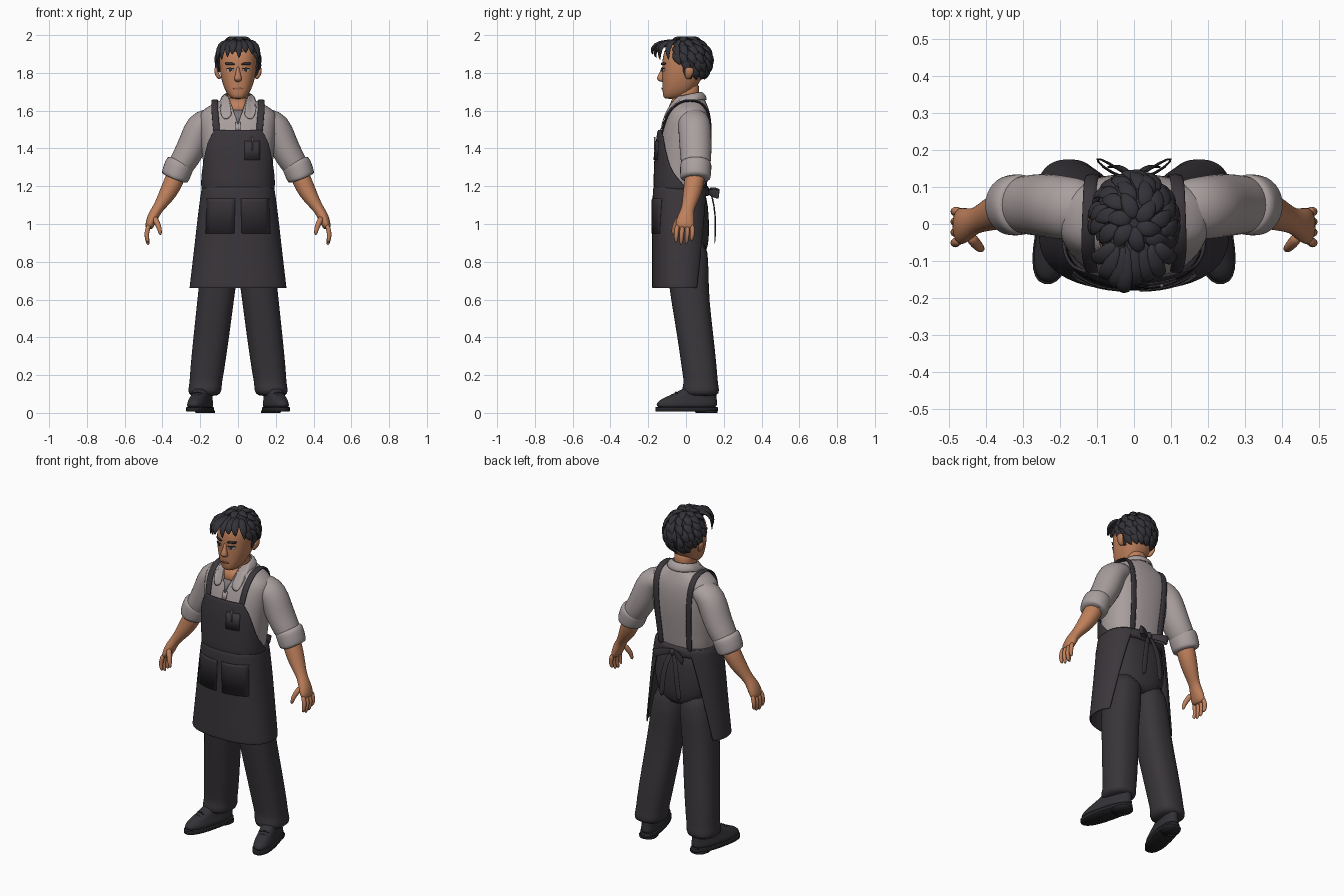
import bpy, bmesh, random
from math import sin, cos, pi, radians, copysign
from mathutils import Vector, Matrix

random.seed(4)
if "Cube" in bpy.data.objects:
    bpy.data.objects.remove(bpy.data.objects["Cube"])


def material(name, r, g, b):
    m = bpy.data.materials.new(name)
    m.use_nodes = True
    m.diffuse_color = (r, g, b, 1)
    m.node_tree.nodes["Principled BSDF"].inputs["Base Color"].default_value = (r, g, b, 1)
    return m


SKIN = material("skin", .52, .215, .105)
LIPS = material("lips", .36, .12, .07)
HAIR = material("hair", .034, .032, .039)
SHIRT = material("shirt", .40, .345, .345)
APRON = material("apron cloth", .043, .037, .044)
PANTS = material("trouser cloth", .041, .036, .042)
SHOE = material("shoe leather", .033, .031, .037)
SOLE = material("sole rubber", .018, .018, .021)
WHITE = material("eye white", .6, .55, .52)
GREY = material("undershirt grey", .2, .18, .19)
X, Y, Z = Vector((1, 0, 0)), Vector((0, 1, 0)), Vector((0, 0, 1))


# ---- helpers ----
def finish(name, bm, mat, mirror=False, thick=0, sub=0):
    bmesh.ops.recalc_face_normals(bm, faces=bm.faces)
    me = bpy.data.meshes.new(name)
    bm.to_mesh(me)
    bm.free()
    me.materials.append(mat)
    for f in me.polygons:
        f.use_smooth = True
    o = bpy.data.objects.new(name, me)
    bpy.context.collection.objects.link(o)
    if thick:
        s = o.modifiers.new("thickness", "SOLIDIFY")
        s.thickness, s.offset = thick, 0
    if mirror:
        o.modifiers.new("mirror", "MIRROR").use_mirror_merge = False
    if sub:
        s = o.modifiers.new("smooth", "SUBSURF")
        s.levels = s.render_levels = sub
    return o


def bridge(bm, rows, closed):
    vs = [[bm.verts.new(p) for p in r] for r in rows]
    n = len(rows[0])
    for a, b in zip(vs, vs[1:]):
        for i in range(n if closed else n - 1):
            j = (i + 1) % n
            bm.faces.new((a[i], a[j], b[j], b[i]))
    if closed:
        bm.faces.new(vs[0])
        bm.faces.new(vs[-1])


def at(rings, z):
    """Half width, centre y, half depth of a ring list (z, width, front, back) at a height."""
    rs = sorted(rings)
    z = max(rs[0][0], min(rs[-1][0], z))
    for a, b in zip(rs, rs[1:]):
        if z <= b[0]:
            t = (z - a[0]) / (b[0] - a[0])
            w, f, k = [a[i] + (b[i] - a[i]) * t for i in (1, 2, 3)]
            return w, (f + k) / 2, (k - f) / 2


def around(rings, z, a, off=0, p=2.4):
    w, cy, d = at(rings, z)
    e = lambda v: copysign(abs(v) ** (2 / p), v)
    return Vector(((w + off) * e(sin(a)), cy - (d + off) * e(cos(a)), z))


def on(rings, x, z, off=0, side=-1, p=2.4):
    w, cy, d = at(rings, z)
    return Vector((x, cy + side * (d * (1 - min(1, abs(x) / w) ** p) ** (1 / p) + off), z))


def stack(name, rings, mat, lean=None, n=28, sub=1, place=None):
    """Body of horizontal rings; lean gives the x centre by height and mirrors the part."""
    bm = bmesh.new()
    bridge(bm, [[around(rings, r[0], 2 * pi * i / n) + X * (lean(r[0]) if lean else 0)
                 for i in range(n)] for r in rings], True)
    if place:
        bmesh.ops.transform(bm, matrix=place, verts=bm.verts)
    return finish(name, bm, mat, bool(lean or place), 0, sub)


def tube(bm, pts, ref=Y, n=10):
    """Tube through (x, y, z, radius across, radius along ref)."""
    c = [Vector(p[:3]) for p in pts]
    rows = []
    for i, p in enumerate(pts):
        t = (c[min(i + 1, len(c) - 1)] - c[max(i - 1, 0)]).normalized()
        u = t.cross(ref).normalized()
        v = u.cross(t)
        rows.append([c[i] + u * p[3] * cos(2 * pi * k / n) + v * p[4] * sin(2 * pi * k / n)
                     for k in range(n)])
    bridge(bm, rows, True)


def tubes(name, paths, mat, ref=Y, mirror=True, sub=1, n=10):
    bm = bmesh.new()
    for p in paths:
        tube(bm, p, ref, n)
    return finish(name, bm, mat, mirror, 0, sub)


def sheet(name, rows, mat, thick=.006, mirror=False, sub=1):
    bm = bmesh.new()
    bridge(bm, rows, False)
    return finish(name, bm, mat, mirror, thick, sub)


def decal(name, rings, rows, mat, off, mirror=False):
    """Thin plate on the front of a body, from rows (z, x0, x1)."""
    sheet(name, [[on(rings, a + (b - a) * i / 6, z, off) for i in range(7)]
                 for z, a, b in rows], mat, .004, mirror, 0)


def oval(cx, cz, rx, rz):
    return [(cz + rz * sin(t), cx - rx * cos(t), cx + rx * cos(t))
            for t in [radians(d) for d in range(-85, 90, 17)]]


# ---- trousers and shoes ----
LEG = [(.085, .08, -.01, .17), (.12, .09, -.025, .178), (.16, .085, -.01, .168), (.2, .09, -.018, .167),
       (.4, .095, -.045, .147), (.6, .097, -.08, .122), (.75, .1, -.1, .12), (.95, .09, -.11, .115)]
stack("trouser_legs", LEG, PANTS, lambda z: .19 - .12 * z)
HIP = [(.83, .08, -.07, .09), (.87, .15, -.11, .118), (.97, .186, -.125, .125), (1.1, .178, -.13, .118), (1.2, .17, -.13, .1)]
stack("trouser_hips", HIP, PANTS)
FOOT = Matrix.Translation((.2, .005, 0)) @ Matrix.Rotation(radians(14), 4, "Z")
stack("shoes", [(.02, .052, -.165, .16), (.045, .056, -.168, .165), (.065, .05, -.155, .163), (.085, .046, -.115, .162),
                (.11, .045, -.05, .16), (.14, .04, -.01, .15)], SHOE, place=FOOT)
stack("shoe_soles", [(.008, .057, -.17, .165), (.01, .058, -.172, .168), (.028, .058, -.172, .168), (.03, .056, -.17, .165)],
      SOLE, place=FOOT, sub=0)
stack("shoe_heels", [(0, .05, .05, .164), (.012, .052, .045, .166)], SOLE, place=FOOT, sub=0)
laces = tubes("shoe_laces", [[(-.03, y, z - .012, .004, .004), (0, y, z, .005, .005), (.03, y, z - .012, .004, .004)]
                             for y, z in ((-.1, .088), (-.08, .1), (-.06, .112))], SOLE, mirror=False)
laces.data.transform(FOOT)
laces.modifiers.new("mirror", "MIRROR")

# ---- shirt ----
TORSO = [(1.15, .172, -.148, .105), (1.2, .176, -.153, .107), (1.3, .184, -.15, .12), (1.4, .193, -.145, .133),
         (1.5, .203, -.13, .138), (1.57, .208, -.105, .132), (1.605, .19, -.09, .122), (1.637, .13, -.076, .11),
         (1.66, .08, -.066, .1), (1.67, .06, -.06, .09)]
stack("shirt_body", TORSO, SHIRT)
tubes("shirt_sleeves", [[(.1, .04, 1.56, .05, .07), (.15, .04, 1.55, .07, .085), (.2, .045, 1.525, .083, .088),
                         (.235, .05, 1.43, .08, .088), (.27, .052, 1.36, .076, .084), (.312, .052, 1.295, .07, .078),
                         (.32, .05, 1.27, .05, .06)]], SHIRT, n=16)
tubes("rolled_cuffs", [[(.3, .052, 1.335, .055, .06), (.302, .052, 1.33, .078, .084), (.316, .052, 1.297, .08, .085),
                        (.333, .05, 1.25, .077, .083), (.339, .05, 1.235, .072, .078), (.337, .05, 1.24, .05, .055)]],
      SHIRT, n=16)
collar = [[], [], []]
for i in range(33):
    t = i / 32
    a, b = radians(50 + 260 * t), radians(17 + 326 * t)
    near = b if b < pi else 2 * pi - b
    drop = max(0, cos(near - radians(42))) ** 3
    top = Vector((.066 * sin(a), .008 - .07 * cos(a), 1.688 - .012 * cos(a)))
    low = Vector((.098 * sin(b), .008 - .1 * cos(b), 1.655 - .105 * drop))
    if cos(b) > 0:
        low.y = min(low.y, on(TORSO, low.x, low.z, .012).y)
    mid = (top + low) / 2 + Vector((.01 * sin(b), -.008 * cos(b), .006))
    for row, p in zip(collar, (top, mid, low)):
        row.append(p)
sheet("shirt_collar", collar, SHIRT, .008)
decal("open_neck_skin", TORSO, [(1.665, -.045, .045), (1.63, -.036, .036), (1.59, -.02, .02)], SKIN, .006)
decal("undershirt", TORSO, [(1.602, -.027, .027), (1.57, -.014, .014), (1.53, -.002, .002)], GREY, .008)
decal("shirt_placket", TORSO, [(1.54, -.014, .014), (1.49, -.014, .014)], SHIRT, .006)

# ---- apron ----
BIB = [(1.5, 30), (1.47, 37), (1.44, 44), (1.4, 51), (1.33, 62), (1.27, 74), (1.22, 90), (1.18, 100)]
sheet("apron_bib", [[around(TORSO, z, radians(d) * (i / 12 - 1), .015) for i in range(25)] for z, d in BIB], APRON, .01)
SKIRT = [(1.2, .187, -.17, .118), (1.1, .203, -.175, .125), (.9, .225, -.175, .125), (.66, .253, -.175, .12)]
sheet("apron_skirt", [[around(SKIRT, z, radians(d) * (i / 16 - 1)) for i in range(33)]
                      for z, d in ((1.2, 155), (1.15, 150), (1.05, 142), (.9, 133), (.75, 126), (.665, 122), (.66, 122))],
      APRON, .009)
BAND = [(1.145, .19, -.168, .12), (1.15, .197, -.174, .125), (1.195, .192, -.175, .122), (1.21, .184, -.168, .117)]
stack("apron_waistband", BAND, APRON)
decal("apron_pockets", SKIRT, [(1.135, .015, .165), (1.12, .015, .165), (.95, .02, .17)], APRON, .006, True)
decal("bib_pocket", TORSO, [(1.44, .035, .115), (1.34, .035, .115)], APRON, .023)
px = on(TORSO, .075, 1.42, .03)
tubes("pen", [[(px.x, px.y, 1.39, .004, .004), (px.x, px.y, 1.46, .005, .005)]], GREY, mirror=False, sub=0)
strap = [on(TORSO, x, z, .012) for x, z in ((.112, 1.47), (.116, 1.52), (.12, 1.57), (.124, 1.61))]
strap += [Vector((.124, -.03, 1.65)), Vector((.122, .02, 1.656)), Vector((.12, .075, 1.65))]
strap += [on(TORSO, x, z, .009, 1) for x, z in ((.118, 1.61), (.114, 1.55), (.108, 1.45), (.102, 1.35), (.098, 1.26), (.095, 1.18))]
tubes("apron_straps", [[(*p, .007, .019) for p in strap]], APRON, X)
tubes("bow_loops", [[(0, .122, 1.175, .004, .016), (.045, .15, 1.175, .004, .024), (.095, .18, 1.16, .004, .026),
                     (.105, .172, 1.155, .004, .026), (.06, .135, 1.165, .004, .022), (0, .118, 1.17, .004, .015)]], APRON, Z)
tubes("bow_tails", [[(.005, .13, 1.17, .014, .004), (.035, .15, 1.1, .017, .004), (.05, .158, 1, .018, .004),
                     (.06, .152, .89, .02, .004)]], APRON)
tubes("bow_knot", [[(0, .13, 1.195, .012, .008), (0, .136, 1.175, .02, .016), (0, .13, 1.15, .012, .008)]], APRON, mirror=False)

# ---- arms and hands ----
tubes("forearms", [[(.315, .05, 1.29, .05, .055), (.34, .045, 1.225, .053, .055), (.37, .033, 1.165, .048, .05),
                    (.405, .018, 1.11, .035, .04), (.43, .008, 1.075, .028, .034), (.45, 0, 1.04, .031, .045),
                    (.466, -.006, 1, .026, .052), (.475, -.008, .972, .018, .048)]], SKIN, n=14)
fingers = [[(.47, y, 1, .014, .014), (.483, y * 1.1, .96, .014, .014), (.484, y * 1.1 - .003, .93, .013, .012),
            (.474, y * 1.05 - .006, tip, .009, .009)] for y, tip in ((-.045, .9), (-.019, .885), (.007, .89), (.032, .91))]
fingers.append([(.445, -.03, 1.04, .018, .018), (.425, -.055, 1, .016, .016), (.414, -.066, .97, .013, .013), (.41, -.068, .94, .008, .008)])
tubes("fingers", fingers, SKIN, n=8)

# ---- head ----
stack("neck", [(1.58, .06, -.075, .07), (1.65, .058, -.07, .07), (1.7, .056, -.058, .07), (1.76, .056, -.05, .07)], SKIN)
HEAD = [(1.662, .025, -.108, -.04), (1.67, .042, -.12, -.01), (1.695, .062, -.124, .03), (1.73, .078, -.125, .06),
        (1.78, .092, -.127, .09), (1.83, .098, -.126, .11), (1.88, .1, -.126, .115), (1.93, .09, -.11, .105), (1.965, .06, -.07, .07)]
stack("head", HEAD, SKIN)
stack("nose", [(1.835, .008, -.13, -.11), (1.81, .01, -.136, -.11), (1.785, .016, -.15, -.11), (1.768, .022, -.157, -.11),
               (1.757, .018, -.145, -.11), (1.752, .01, -.13, -.11)], SKIN, n=12)
tubes("ears", [[(.092, .008, 1.768, .01, .012), (.108, .012, 1.785, .012, .02), (.118, .018, 1.81, .011, .028),
                (.116, .02, 1.832, .008, .02)]], SKIN)
decal("eye_whites", HEAD, oval(.042, 1.815, .018, .008), WHITE, .003, True)
decal("irises", HEAD, oval(.041, 1.815, .008, .008), HAIR, .006, True)
decal("upper_lashes", HEAD, oval(.043, 1.824, .021, .003), HAIR, .006, True)
decal("eyebrows", HEAD, [(1.842, .02, .06), (1.848, .018, .068), (1.854, .03, .066)], HAIR, .005, True)
decal("mouth", HEAD, oval(0, 1.717, .027, .005), LIPS, .004)

# ---- hair ----
CROWN = Vector((0, .003, 1.865))


def hairline(y):
    return 1.755 + .15 * max(0, min(1, (.035 - y) / .1))


def scalp(phi, theta, k):
    return CROWN + k * Vector((.11 * sin(theta) * sin(phi), -.127 * sin(theta) * cos(phi), .12 * cos(theta)))


bm = bmesh.new()
bmesh.ops.create_uvsphere(bm, u_segments=32, v_segments=24, radius=1)
bmesh.ops.transform(bm, matrix=Matrix.Translation(CROWN) @ Matrix.Diagonal((.109, .129, .118, 1)), verts=bm.verts)
bmesh.ops.delete(bm, geom=[v for v in bm.verts if v.co.z < hairline(v.co.y)], context="VERTS")
finish("hair_cap", bm, HAIR)
bm = bmesh.new()
for row, count in enumerate((6, 11, 15, 17, 17, 16)):
    for i in range(count):
        phi = 2 * pi * (i + row % 2 / 2) / count + random.uniform(-.1, .1)
        th = radians(4 + 20 * row)
        path = [scalp(phi + .12 * j, th + radians(12) * j, k) for j, k in enumerate((.97, 1.06, 1.1, 1.07 + random.uniform(0, .05)))]
        if path[-1].z < hairline(path[-1].y) - .01:
            continue
        tube(bm, [(*p, w, w * .4) for p, w in zip(path, (.012, .026, .023, .003))], (path[1] - CROWN).normalized(), 8)
# swept fringe
for x0, x1, y1, z1 in ((-.05, -.108, -.1, 1.855), (-.045, -.085, -.145, 1.865), (-.03, -.055, -.17, 1.88), (-.02, -.03, -.185, 1.895),
                       (0, .005, -.165, 1.875), (.025, .04, -.155, 1.905), (.045, .075, -.14, 1.895), (.06, .108, -.1, 1.865)):
    path = [(x0, -.05, 1.97, .014, .008), (x0 * .6 + x1 * .4, y1 * .75 - .005, 1.965, .026, .012),
            (x1, y1, 1.93, .022, .01), (x1 * 1.02, y1 + .008, z1, .003, .003)]
    tube(bm, path, Vector((x1 * 2, -.2, .2)).normalized(), 8)
finish("hair_locks", bm, HAIR, sub=1)
